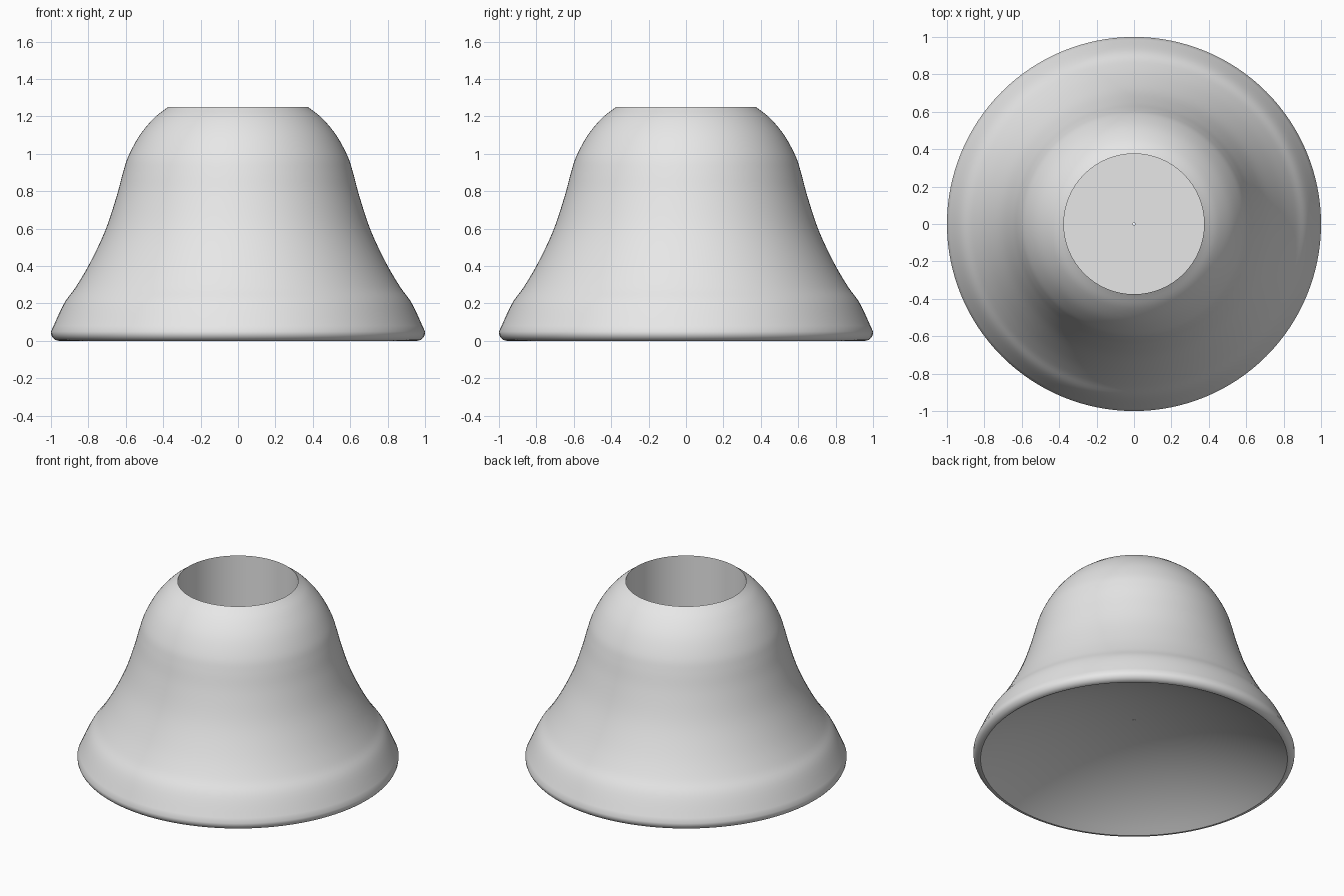
import bpy
import bmesh
import math
from mathutils import Vector

cube = bpy.data.objects.get("Cube")
if cube:
    bpy.data.objects.remove(cube, do_unlink=True)

SEGMENTS = 128


def make_material(name, rgb):
    mat = bpy.data.materials.new(name)
    mat.use_nodes = True
    color = (*rgb, 1.0)
    mat.diffuse_color = color
    mat.node_tree.nodes["Principled BSDF"].inputs["Base Color"].default_value = color
    return mat


def smooth_path(points, steps=5):
    """Catmull-Rom curve through (radius, height) points."""
    pts = [Vector(p) for p in points]
    pts = [2 * pts[0] - pts[1]] + pts + [2 * pts[-1] - pts[-2]]
    path = []
    for a, b, c, d in zip(pts, pts[1:], pts[2:], pts[3:]):
        for i in range(steps):
            t = i / steps
            path.append(0.5 * (2 * b + (c - a) * t + (2 * a - 5 * b + 4 * c - d) * t ** 2
                               + (3 * b - a - 3 * c + d) * t ** 3))
    path.append(pts[-2])
    return path


def lathe(name, profile, material):
    """Revolve a closed (radius, height) profile around the z axis."""
    bm = bmesh.new()
    verts = [bm.verts.new((r, 0, z)) for r, z in profile]
    edges = [bm.edges.new((a, b)) for a, b in zip(verts, verts[1:] + verts[:1])]
    bmesh.ops.spin(bm, geom=verts + edges, cent=(0, 0, 0), axis=(0, 0, 1),
                   angle=math.tau, steps=SEGMENTS, use_merge=True)
    bmesh.ops.remove_doubles(bm, verts=bm.verts, dist=1e-5)
    bmesh.ops.recalc_face_normals(bm, faces=bm.faces)
    mesh = bpy.data.meshes.new(name)
    bm.to_mesh(mesh)
    bm.free()
    mesh.materials.append(material)
    obj = bpy.data.objects.new(name, mesh)
    bpy.context.collection.objects.link(obj)
    bpy.ops.object.select_all(action="DESELECT")
    obj.select_set(True)
    bpy.context.view_layer.objects.active = obj
    bpy.ops.object.shade_smooth_by_angle(angle=math.radians(30))
    return obj


# Rounded lip at the foot
lip_r, rim_r = 0.045, 0.955
lip = [(rim_r + lip_r * math.sin(a), lip_r - lip_r * math.cos(a))
       for a in (math.radians(15 * i) for i in range(6))]

# Flared skirt rising into a domed shoulder
skirt = smooth_path([(1.0, 0.05), (0.93, 0.20), (0.866, 0.29), (0.79, 0.42), (0.71, 0.59),
                     (0.65, 0.77), (0.615, 0.90), (0.585, 0.99), (0.525, 1.10),
                     (0.45, 1.19), (0.375, 1.25)])

# Straight socket with a flat floor and a pinhole in its centre
hole_r, pin_r, floor_z = 0.375, 0.007, 0.45
socket = [(hole_r, floor_z), (pin_r, floor_z)]

# Shallow domed hollow underneath
depth = 0.28
sphere_r = (rim_r ** 2 + depth ** 2) / (2 * depth)
hollow = []
for i in range(20):
    r = pin_r + (rim_r - pin_r) * i / 20
    hollow.append((r, math.sqrt(sphere_r ** 2 - r ** 2) - sphere_r + depth))

grey = make_material("light_grey", (0.8, 0.8, 0.8))
lathe("bell_body", lip + [tuple(p) for p in skirt] + socket + hollow, grey)
